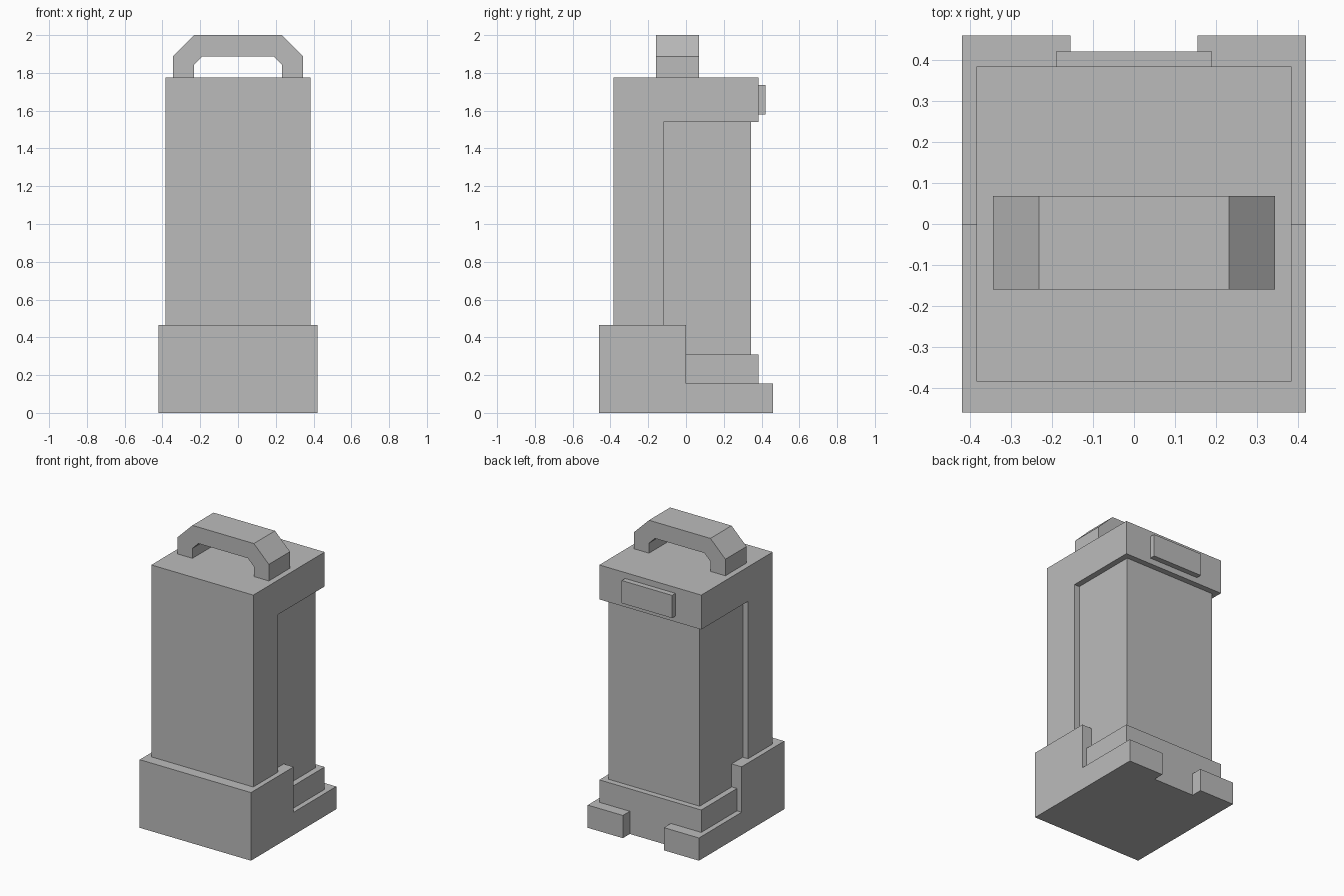
import bpy
import bmesh
from mathutils import Vector

cube = bpy.data.objects.get("Cube")
if cube:
    bpy.data.objects.remove(cube, do_unlink=True)

grey = bpy.data.materials.new("plain_grey")
grey.use_nodes = True
colour = (0.5, 0.5, 0.5, 1)
grey.diffuse_color = colour
grey.node_tree.nodes["Principled BSDF"].inputs["Base Color"].default_value = colour


def extrude(name, profile, axis, low, high):
    """Extrude a 2D outline along an axis; the outline uses the other two axes in order."""
    bm = bmesh.new()
    verts = []
    for point in profile:
        co = list(point)
        co.insert(axis, low)
        verts.append(bm.verts.new(co))
    face = bm.faces.new(verts)
    step = Vector((0, 0, 0))
    step[axis] = high - low
    grown = bmesh.ops.extrude_face_region(bm, geom=[face])
    moved = [v for v in grown["geom"] if isinstance(v, bmesh.types.BMVert)]
    bmesh.ops.translate(bm, verts=moved, vec=step)
    bmesh.ops.recalc_face_normals(bm, faces=bm.faces)
    mesh = bpy.data.meshes.new(name)
    bm.to_mesh(mesh)
    bm.free()
    mesh.materials.append(grey)
    obj = bpy.data.objects.new(name, mesh)
    bpy.context.collection.objects.link(obj)
    return obj


def box(name, half_width, y0, y1, z0, z1):
    outline = [(y0, z0), (y1, z0), (y1, z1), (y0, z1)]
    return extrude(name, outline, 0, -half_width, half_width)


def mirrored(half):
    return half + [(-x, v) for x, v in reversed(half)]


X, Y, W = 0.42, 0.46, 0.385

# Base: notched floor plate, tall front block and rear step
extrude("base_plate", mirrored([(X, -Y), (X, Y), (0.155, Y), (0.155, W)]), 2, 0, 0.155)
box("base_front_block", X, -Y, 0, 0.155, 0.465)
box("rear_step", W, 0, W, 0.155, 0.308)

# Body: front shell and overhanging cap in one side profile
shell = [(-W, 0.465), (-0.12, 0.465), (-0.12, 1.54), (W, 1.54), (W, 1.775), (-W, 1.775)]
extrude("body_shell", shell, 0, -W, W)

# Recessed rear tank
box("rear_tank", 0.345, -0.12, 0.345, 0.308, 1.54)

# Latch plate on the back of the cap
box("rear_latch", 0.19, W, 0.422, 1.58, 1.735)

# Chamfered carrying handle
arch = [(0.232, 1.775), (0.345, 1.775), (0.345, 1.888), (0.232, 2.0)]
inner = [(-0.232, 1.775), (-0.232, 1.843), (-0.187, 1.888)]
outline = mirrored(arch) + inner[1:] + [(-x, z) for x, z in reversed(inner[1:])]
extrude("carry_handle", outline, 1, -0.16, 0.068)
